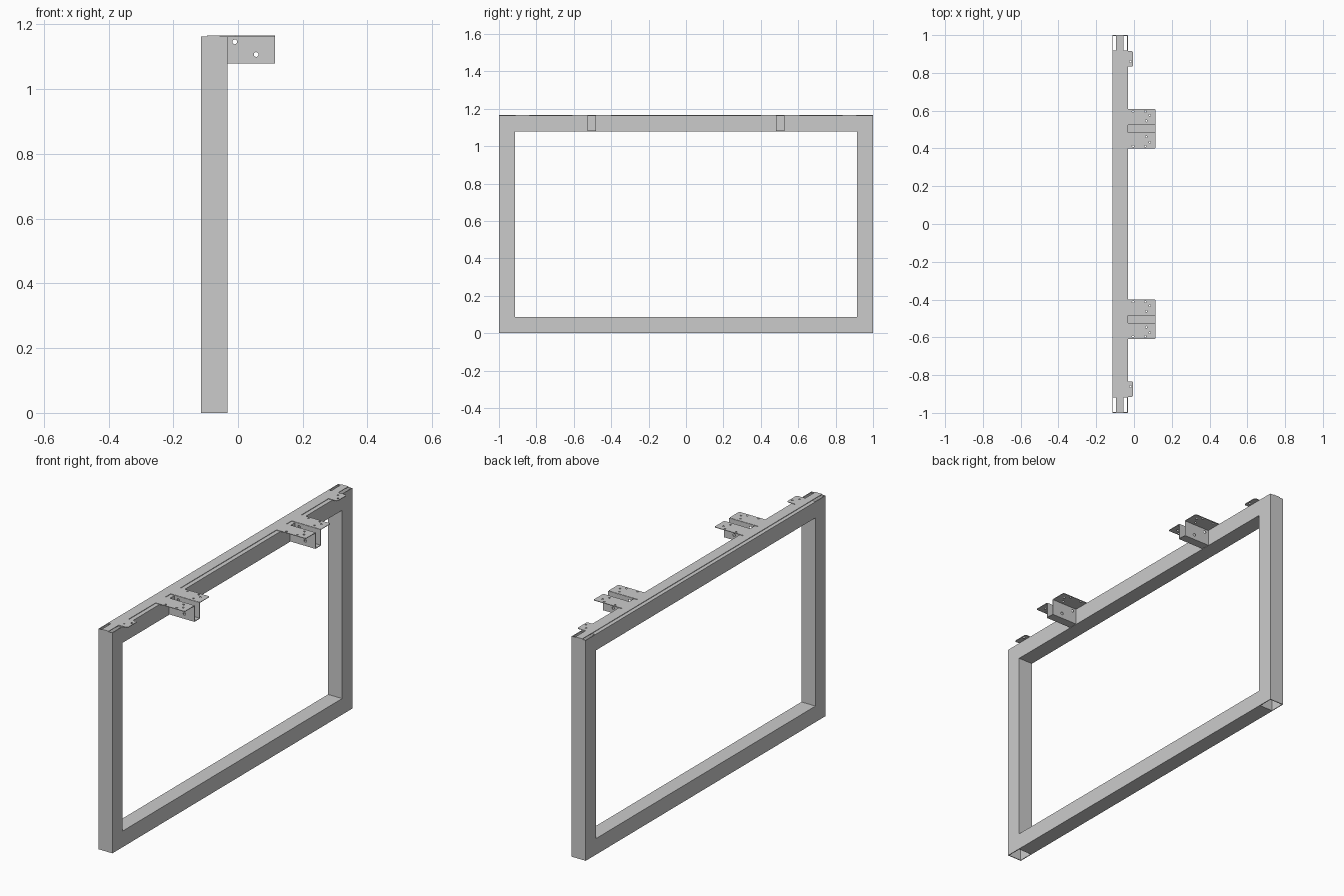
import bpy, bmesh
from math import pi, cos, sin
from mathutils import Matrix

if "Cube" in bpy.data.objects:
    bpy.data.objects.remove(bpy.data.objects["Cube"])

X0, X1 = -0.115, -0.033      # depth of the tube frame
W = 0.085                    # tube width
TOP = 1.166                  # overall height
T = 0.003                    # sheet thickness
WALL = 0.004                 # tube wall


def tube(name, a, b, length, matrix):
    """Open rectangular tube along local z, outer section a x b."""
    bm = bmesh.new()
    rings = []
    for inset in (0, WALL):
        for z in (0, length):
            u, v = a / 2 - inset, b / 2 - inset
            rings.append([bm.verts.new((p * u, q * v, z))
                          for p, q in ((-1, -1), (1, -1), (1, 1), (-1, 1))])
    ob, ot, ib, it = rings
    for i in range(4):
        j = (i + 1) % 4
        for p, q in ((ob, ot), (ot, it), (it, ib), (ib, ob)):
            bm.faces.new((p[i], p[j], q[j], q[i]))
    bmesh.ops.recalc_face_normals(bm, faces=bm.faces)
    me = bpy.data.meshes.new(name)
    bm.to_mesh(me)
    bm.free()
    me.transform(matrix)
    obj = bpy.data.objects.new(name, me)
    bpy.context.collection.objects.link(obj)


def plate(name, outline, holes, radius, matrix):
    """Sheet cut from a 2D outline with round holes."""
    cu = bpy.data.curves.new(name, 'CURVE')
    cu.dimensions = '2D'
    cu.fill_mode = 'BOTH'
    cu.extrude = T / 2
    loops = [outline] + [[(x + radius * cos(k * pi / 6), y + radius * sin(k * pi / 6))
                          for k in range(12)] for x, y in holes]
    for pts in loops:
        sp = cu.splines.new('POLY')
        sp.points.add(len(pts) - 1)
        for p, (x, y) in zip(sp.points, pts):
            p.co = (x, y, 0, 1)
        sp.use_cyclic_u = True
    tmp = bpy.data.objects.new(name + "_outline", cu)
    bpy.context.collection.objects.link(tmp)
    bpy.context.view_layer.update()
    me = bpy.data.meshes.new_from_object(
        tmp.evaluated_get(bpy.context.evaluated_depsgraph_get()))
    bpy.data.objects.remove(tmp)
    me.transform(matrix)
    for poly in me.polygons:
        poly.use_smooth = False
    obj = bpy.data.objects.new(name, me)
    bpy.context.collection.objects.link(obj)


def rect(x0, x1, y0, y1, c=0.0):
    """Rectangle with the two +x corners chamfered by c."""
    if not c:
        return [(x0, y0), (x1, y0), (x1, y1), (x0, y1)]
    return [(x0, y0), (x1 - c, y0), (x1, y0 + c), (x1, y1 - c), (x1 - c, y1), (x0, y1)]


xc = (X0 + X1) / 2
lay_y = Matrix.Rotation(-pi / 2, 4, 'X')       # local z -> world y
stand = Matrix.Rotation(pi / 2, 4, 'X')        # local y -> world z
flat = Matrix.Translation((0, 0, TOP - T / 2))

# Posts, open at both ends
for side, s in (("left", -1), ("right", 1)):
    tube(side + "_post", X1 - X0, W, TOP - T,
         Matrix.Translation((xc, s * (1 - W / 2), 0)))

# Rails between the posts
for name, z in (("bottom_rail", W / 2), ("top_rail", TOP - T - W / 2)):
    tube(name, X1 - X0, W, 2 - 2 * W,
         Matrix.Translation((xc, -(1 - W), z)) @ lay_y)

# Flat strip along the top
plate("top_strip", rect(-0.095, -0.055, -1, 1), [], 0.005, flat)

for side, s in (("left", -1), ("right", 1)):
    # Screw tab near each post
    y0, y1 = sorted((s * 0.833, s * 0.915))
    plate(side + "_end_tab", rect(-0.055, -0.005, y0, y1, 0.006),
          [(-0.04, s * 0.89), (-0.018, s * 0.86)], 0.005, flat)

    # Hat-section bracket
    c = s * 0.504
    for part, t in (("inner", -1), ("outer", 1)):
        near, far = 0.0215, 0.104
        y0, y1 = sorted((c + t * near, c + t * far))
        plate(f"{side}_bracket_{part}_flange", rect(-0.055, 0.115, y0, y1, 0.004),
              [(x, c + t * d) for x, d in ((-0.005, 0.092), (0.06, 0.092),
                                           (0.083, 0.072), (0.065, 0.042))],
              0.005, flat)
        plate(f"{side}_bracket_{part}_wall", rect(X1, 0.115, 1.08, TOP - T / 2),
              [(-0.01, 1.146), (0.056, 1.107)], 0.0075,
              Matrix.Translation((0, c + t * near, 0)) @ stand)
    plate(side + "_bracket_base", rect(X1, 0.115, c - 0.023, c + 0.023), [], 0.005,
          Matrix.Translation((0, 0, 1.08 + T / 2)))
